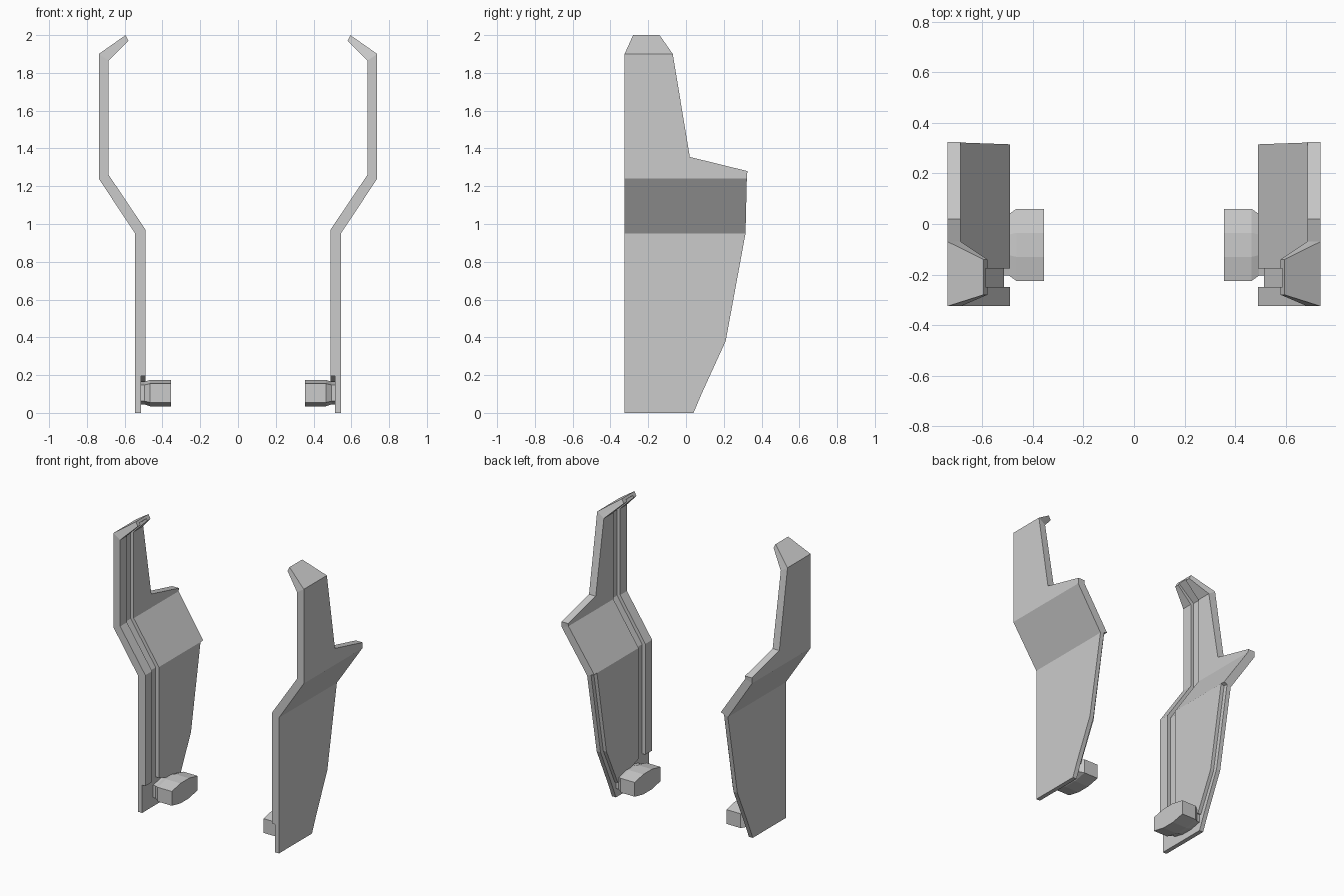
import bpy, bmesh

if "Cube" in bpy.data.objects:
    bpy.data.objects.remove(bpy.data.objects["Cube"])


def finish(name, bm):
    """Clean up a half and mirror it across x = 0."""
    bmesh.ops.remove_doubles(bm, verts=bm.verts, dist=1e-4)
    bmesh.ops.recalc_face_normals(bm, faces=bm.faces)
    me = bpy.data.meshes.new(name)
    bm.to_mesh(me)
    bm.free()
    ob = bpy.data.objects.new(name, me)
    bpy.context.collection.objects.link(ob)
    ob.modifiers.new("Mirror", 'MIRROR').use_axis[0] = True
    return ob


def loft(name, rings):
    """Skin a list of equal-length closed rings and cap both ends."""
    bm = bmesh.new()
    vs = [[bm.verts.new(p) for p in r] for r in rings]
    n = len(rings[0])
    for a, b in zip(vs, vs[1:]):
        for i in range(n):
            j = (i + 1) % n
            bm.faces.new((a[i], a[j], b[j], b[i]))
    bm.faces.new(vs[0])
    bm.faces.new(vs[-1])
    return finish(name, bm)


BASE = 0.55          # thickness fraction of the backing plate
G0, G1 = -0.25, -0.175   # groove edges in y


def section(outer, inner, y0, y1, rim=0.0, high=1.0, slope=0.0):
    """Plate cross-section: front rail, groove, raised panel, rear rim."""
    pts = [(0, y0), (high, y0), (high, G0), (BASE, G0), (BASE, G1),
           (high, G1), (high, y1 - rim), (BASE, y1 - rim), (BASE, y1), (0, y1)]
    ring = []
    for t, y in pts:
        x = outer[0] + (inner[0] - outer[0]) * t
        z = outer[1] + (inner[1] - outer[1]) * t
        z -= slope * max(0, y - G1)
        ring.append((x, y, z))
    return ring


# Side panels, stations from the foot up to the hooked tip
F = -0.325
loft("side_panel", [
    section((.545, 0), (.49, 0), F, .04, .03, BASE),
    section((.545, .195), (.49, .195), F, .083, .03, BASE, .36),
    section((.545, .195), (.49, .195), F, .083, .03, 1, .36),
    section((.545, .38), (.49, .38), F, .21, .03),
    section((.545, .95), (.49, .97), F, .315, .03),
    section((.545, .95), (.49, .97), F, .315),
    section((.737, 1.24), (.685, 1.26), F, .322),
    section((.737, 1.28), (.685, 1.28), F, .325),
    section((.737, 1.355), (.685, 1.355), F, .02),
    section((.737, 1.90), (.685, 1.865), F, -.07),
    section((.595, 2.0), (.58, 1.97), -.28, -.14),
])

# Foot pegs with facetted top and bottom, tapered where they meet the panel
CY, CZ = -0.0825, 0.105
half = [(-.1425, .05), (-.0475, .07), (.0475, .07), (.1425, .05)]
profile = half + [(y, -z) for y, z in reversed(half)]


def peg_ring(x, sy, sz):
    return [(x, CY + y * sy, CZ + z * sz) for y, z in profile]


loft("foot_peg", [peg_ring(.355, 1, 1), peg_ring(.465, 1, 1),
                  peg_ring(.495, .85, .86), peg_ring(.525, .85, .86)])
